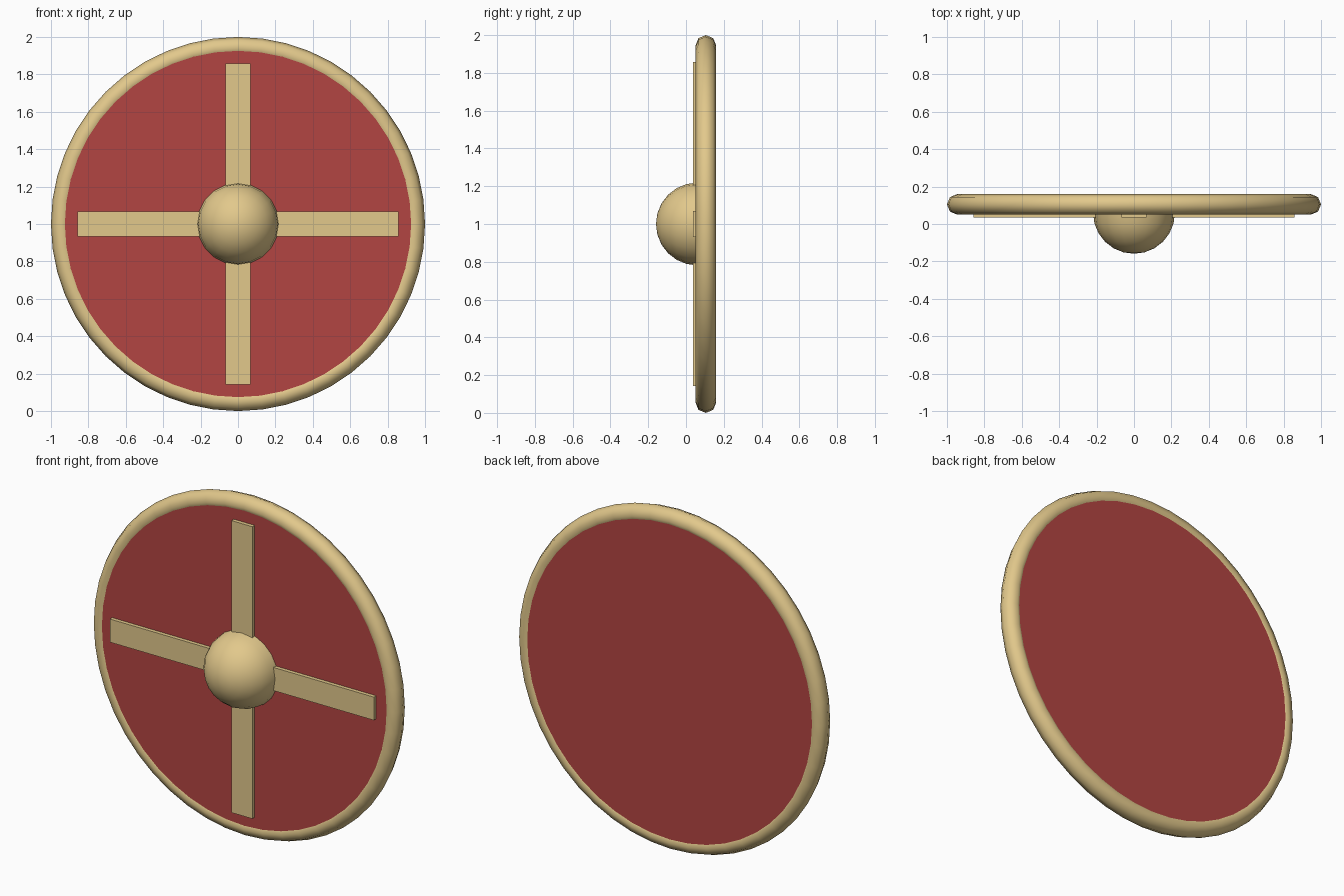
import bpy, bmesh, math
from mathutils import Matrix

if "Cube" in bpy.data.objects:
    bpy.data.objects.remove(bpy.data.objects["Cube"])

CZ = 1.0          # height of the shield centre
SEG = 48          # sides of the round board and rim
FACE_FRONT = Matrix.Rotation(math.radians(90), 4, 'X')   # local +z -> world -y


def material(name, rgb):
    m = bpy.data.materials.new(name)
    m.diffuse_color = (*rgb, 1)
    m.use_nodes = True
    m.node_tree.nodes["Principled BSDF"].inputs["Base Color"].default_value = m.diffuse_color
    return m


RED = material("red_paint", (0.45, 0.06, 0.055))
GOLD = material("pale_gold", (0.76, 0.58, 0.26))


def finish(name, bm, mat, smooth=False):
    bmesh.ops.recalc_face_normals(bm, faces=bm.faces)
    me = bpy.data.meshes.new(name)
    bm.to_mesh(me)
    bm.free()
    me.materials.append(mat)
    ob = bpy.data.objects.new(name, me)
    bpy.context.collection.objects.link(ob)
    for p in me.polygons:
        p.use_smooth = smooth
    return ob


# Round board
bm = bmesh.new()
bmesh.ops.create_cone(bm, cap_ends=True, segments=SEG, radius1=0.94, radius2=0.94,
                      depth=0.094, matrix=Matrix.Translation((0, 0.105, CZ)) @ FACE_FRONT)
finish("board", bm, RED)

# Rim: eight-sided tube around the board
bpy.ops.mesh.primitive_torus_add(major_segments=SEG, minor_segments=8,
                                 major_radius=0.945, minor_radius=0.055,
                                 location=(0, 0.105, CZ), rotation=(math.radians(90), 0, 0))
rim = bpy.context.object
rim.name = "rim"
rim.data.materials.append(GOLD)
bpy.ops.object.shade_smooth()

# Crossed straps on the front
for name, size in (("vertical_strap", (0.136, 0.03, 1.716)),
                   ("horizontal_strap", (1.716, 0.03, 0.136))):
    bm = bmesh.new()
    bmesh.ops.create_cube(bm, size=1, matrix=Matrix.Translation((0, 0.051, CZ)) @ Matrix.Diagonal((*size, 1)))
    finish(name, bm, GOLD)

# Boss: half dome facing forward
bm = bmesh.new()
bmesh.ops.create_uvsphere(bm, u_segments=20, v_segments=12, radius=0.219)
bmesh.ops.delete(bm, geom=[v for v in bm.verts if v.co.z < -0.001], context='VERTS')
bmesh.ops.transform(bm, matrix=Matrix.Translation((0, 0.06, CZ)) @ FACE_FRONT, verts=bm.verts)
finish("boss", bm, GOLD, smooth=True)
